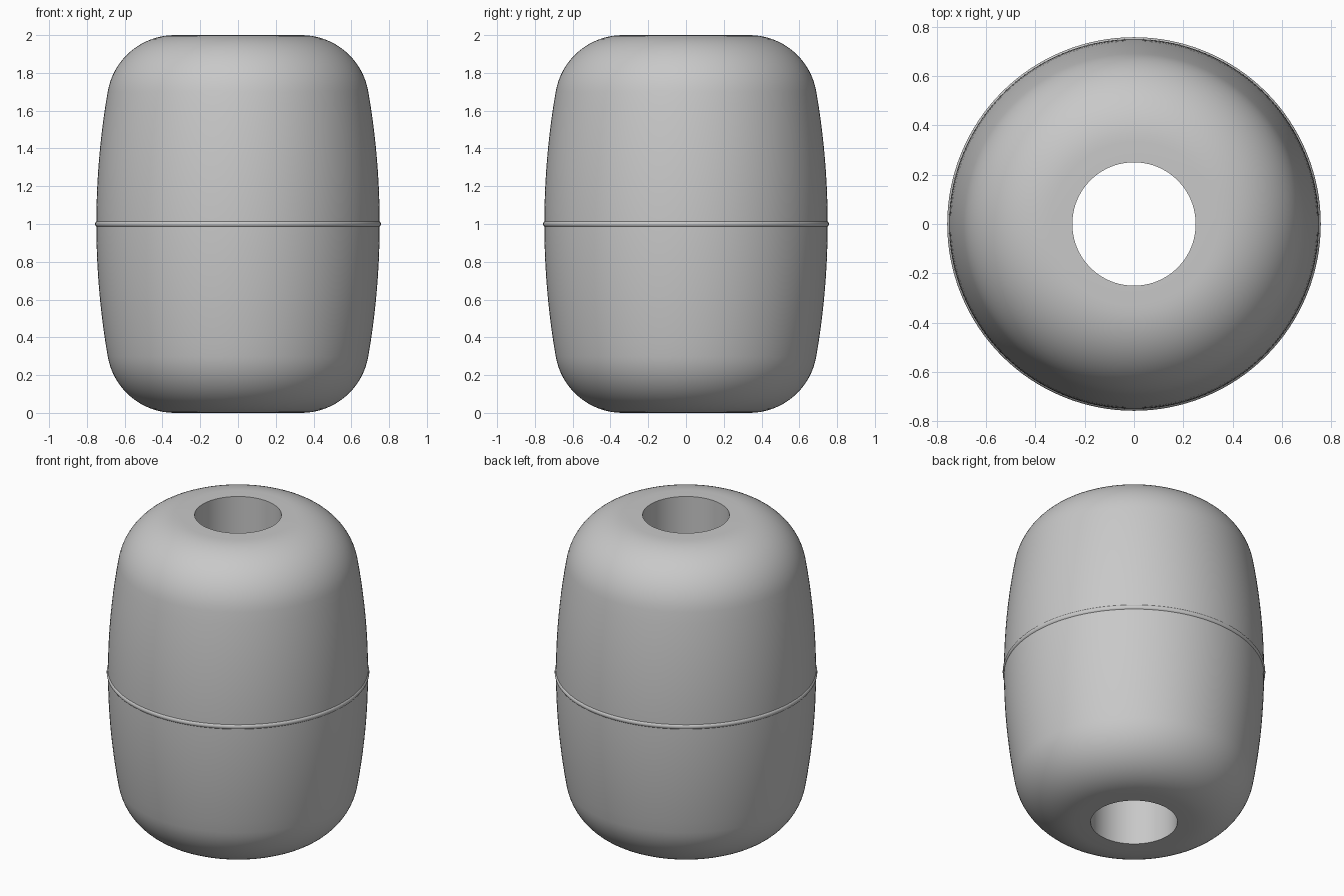
import bpy, bmesh
from math import sin, cos, pi, asin

if "Cube" in bpy.data.objects:
    bpy.data.objects.remove(bpy.data.objects["Cube"])

grey = bpy.data.materials.new("plain_grey")
grey.use_nodes = True
colour = (0.58, 0.58, 0.58, 1)
grey.diffuse_color = colour
grey.node_tree.nodes["Principled BSDF"].inputs["Base Color"].default_value = colour


def revolve(name, profile, steps=128):
    """Spin a closed (radius, height) profile around the z axis."""
    bm = bmesh.new()
    verts = [bm.verts.new((r, 0, z)) for r, z in profile]
    edges = [bm.edges.new((v, verts[i - 1])) for i, v in enumerate(verts)]
    bmesh.ops.spin(bm, geom=verts + edges, axis=(0, 0, 1), cent=(0, 0, 0),
                   angle=2 * pi, steps=steps, use_merge=True)
    bmesh.ops.remove_doubles(bm, verts=bm.verts[:], dist=0.0001)
    bmesh.ops.recalc_face_normals(bm, faces=bm.faces[:])
    mesh = bpy.data.meshes.new(name)
    bm.to_mesh(mesh)
    bm.free()
    mesh.materials.append(grey)
    obj = bpy.data.objects.new(name, mesh)
    bpy.context.collection.objects.link(obj)
    bpy.ops.object.select_all(action="DESELECT")
    obj.select_set(True)
    bpy.context.view_layer.objects.active = obj
    bpy.ops.object.shade_smooth_by_angle(angle=pi / 6)
    return obj


# Barrel body: bulging side, rounded shoulders, flat ends and a straight bore
HOLE, BELLY, SHOULDER = 0.25, 0.75, 0.36
side_radius = 4.1
tilt = asin(0.7 / side_radius)
shoulder_x = BELLY - side_radius * (1 - cos(tilt)) - SHOULDER * cos(tilt)
shoulder_z = 0.7 - SHOULDER * sin(tilt)

half = [(BELLY - side_radius * (1 - cos(a)), side_radius * sin(a))
        for a in (tilt * i / 10 for i in range(11))]
half += [(shoulder_x + SHOULDER * cos(a), shoulder_z + SHOULDER * sin(a))
         for a in (tilt + (pi / 2 - tilt) * i / 16 for i in range(1, 17))]
top = half[-1][1]
half = [(r, z / top) for r, z in half] + [(HOLE, 1)]
upper = [(r, 1 + z) for r, z in half]
lower = [(r, 1 - z) for r, z in reversed(half[1:])]
revolve("barrel_body", upper + lower)

# Thin raised bead around the middle
BEAD = 0.018
revolve("middle_bead", [(0.739 + BEAD * cos(a), 1 + BEAD * sin(a))
                        for a in (2 * pi * i / 16 for i in range(16))])
